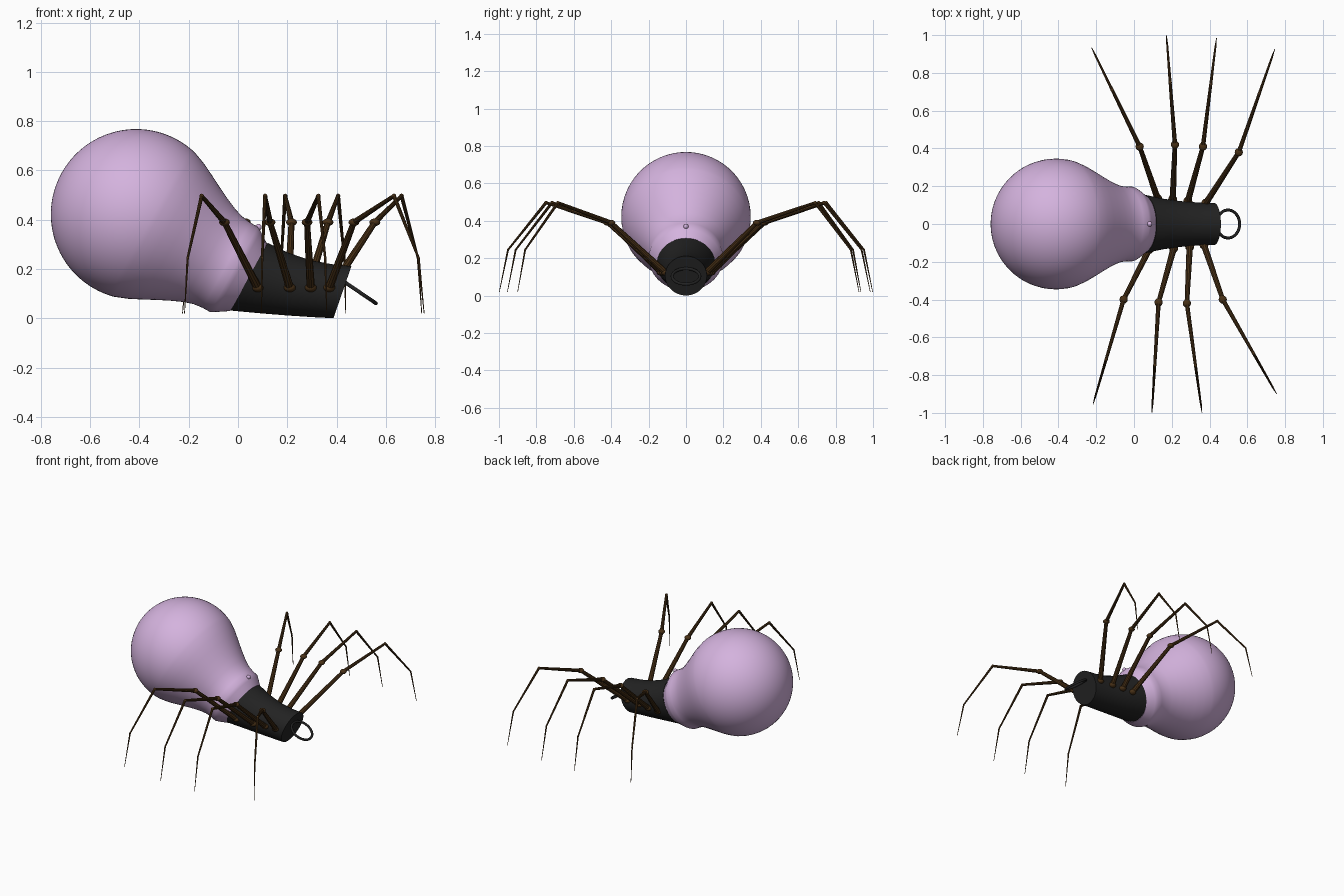
import bpy, bmesh, math
from mathutils import Vector, Matrix

if "Cube" in bpy.data.objects:
    bpy.data.objects.remove(bpy.data.objects["Cube"])


def material(name, rgb):
    m = bpy.data.materials.new(name)
    m.diffuse_color = (*rgb, 1)
    m.use_nodes = True
    m.node_tree.nodes["Principled BSDF"].inputs["Base Color"].default_value = m.diffuse_color
    return m


LILAC = material("lilac glass", (0.66, 0.45, 0.73))
BLACK = material("black cap", (0.016, 0.016, 0.016))
BROWN = material("dark brown", (0.065, 0.030, 0.008))


def finish(bm, name, mat, angle=35):
    bmesh.ops.recalc_face_normals(bm, faces=bm.faces)
    me = bpy.data.meshes.new(name)
    bm.to_mesh(me)
    bm.free()
    ob = bpy.data.objects.new(name, me)
    bpy.context.collection.objects.link(ob)
    me.materials.append(mat)
    bpy.ops.object.select_all(action='DESELECT')
    ob.select_set(True)
    bpy.context.view_layer.objects.active = ob
    bpy.ops.object.shade_smooth_by_angle(angle=math.radians(angle))
    return ob


def loft(bm, sections, n):
    """Skin circles given as (centre, axis u, axis v, radius) and cap both ends."""
    rings = []
    for c, u, v, r in sections:
        rings.append([bm.verts.new(c + r * (u * math.cos(2 * math.pi * i / n)
                                            + v * math.sin(2 * math.pi * i / n)))
                      for i in range(n)])
    for a, b in zip(rings, rings[1:]):
        for i in range(n):
            j = (i + 1) % n
            bm.faces.new((a[i], a[j], b[j], b[i]))
    bm.faces.new(rings[0])
    bm.faces.new(rings[-1])


Y = Vector((0, 1, 0))

# Glass bulb: profile turned about a tilted axis
centre = Vector((-0.413, 0, 0.422))
axis = Vector((0.87, 0, -0.49)).normalized()
side = Y.cross(axis)
R = 0.346
profile = [(-R * math.cos(a), R * math.sin(a))
           for a in (math.radians(2 + 102 * k / 28) for k in range(29))]
profile += [(0.14, 0.314), (0.19, 0.289), (0.24, 0.263), (0.29, 0.238), (0.34, 0.216),
            (0.38, 0.203), (0.42, 0.198), (0.455, 0.198), (0.475, 0.187), (0.525, 0.154)]
bm = bmesh.new()
loft(bm, [(centre + axis * t, Y, side, r) for t, r in profile], 64)
finish(bm, "glass_bulb", LILAC)

# Tiny bump on the bulb collar
bm = bmesh.new()
bmesh.ops.create_icosphere(bm, subdivisions=2, radius=0.014,
                           matrix=Matrix.Translation((0.083, 0, 0.37)))
finish(bm, "collar_bump", LILAC)

# Bent screw cap: each section runs from a top point to a bottom point (x, z)
cuts = [((0.12, 0.307), (-0.03, 0.032)), ((0.20, 0.268), (0.09, 0.021)),
        ((0.29, 0.237), (0.20, 0.012)), ((0.38, 0.220), (0.31, 0.005)),
        ((0.46, 0.212), (0.387, 0.001))]
sections = []
for (x1, z1), (x2, z2) in cuts:
    top, bottom = Vector((x1, 0, z1)), Vector((x2, 0, z2))
    d = top - bottom
    sections.append(((top + bottom) / 2, Y, d.normalized(), d.length / 2))
bm = bmesh.new()
loft(bm, sections, 48)
finish(bm, "cap", BLACK)

# Wire ring on the end of the cap
bpy.ops.mesh.primitive_torus_add(major_segments=48, minor_segments=10, major_radius=0.074,
                                 minor_radius=0.008, location=(0.498, 0, 0.103),
                                 rotation=(0, math.atan2(0.095, 0.14), 0))
ring = bpy.context.object
ring.name = "end_ring"
ring.data.materials.append(BLACK)
bpy.ops.object.shade_smooth_by_angle(angle=math.radians(40))


# Legs: four tapering segments with joints at hip and first knee
def leg(name, hip, knee, tip):
    hip = Vector((*hip, 0.125))
    knee, tip = Vector(knee), Vector(tip)

    def along(f, z):
        return Vector((*knee.lerp(tip, f), z))

    points = [hip, along(0, 0.39), along(0.57, 0.497), along(0.92, 0.245), along(1, 0.02)]
    radii = [(0.017, 0.012), (0.012, 0.008), (0.008, 0.005), (0.005, 0.0015)]
    bm = bmesh.new()
    for a, b, (ra, rb) in zip(points, points[1:], radii):
        d = (b - a).normalized()
        u = d.cross(Vector((0, 0, 1))).normalized()
        v = d.cross(u)
        loft(bm, [(a, u, v, ra), (b, u, v, rb)], 10)
    for p, r, squash in ((points[0], 0.024, 0.75), (points[1], 0.022, 0.7),
                         (points[2], 0.009, 1), (points[3], 0.0055, 1)):
        bmesh.ops.create_uvsphere(bm, u_segments=12, v_segments=8, radius=r,
                                  matrix=Matrix.Translation(p) @ Matrix.Diagonal((1, 1, squash, 1)))
    finish(bm, name, BROWN)


# hip, knee and foot positions (x, y), rear leg to front leg
near = [((0.08, -0.135), (-0.055, -0.40), (-0.217, -0.955)),
        ((0.21, -0.13), (0.13, -0.415), (0.095, -0.998)),
        ((0.295, -0.12), (0.28, -0.42), (0.36, -0.998)),
        ((0.37, -0.11), (0.47, -0.40), (0.755, -0.90))]
far = [((0.125, 0.135), (0.03, 0.41), (-0.225, 0.935)),
       ((0.205, 0.13), (0.217, 0.42), (0.172, 0.998)),
       ((0.285, 0.12), (0.365, 0.41), (0.437, 0.985)),
       ((0.38, 0.11), (0.555, 0.38), (0.745, 0.925))]
for label, legs in (("right", near), ("left", far)):
    for i, data in enumerate(legs, 1):
        leg(f"{label}_leg_{i}", *data)
